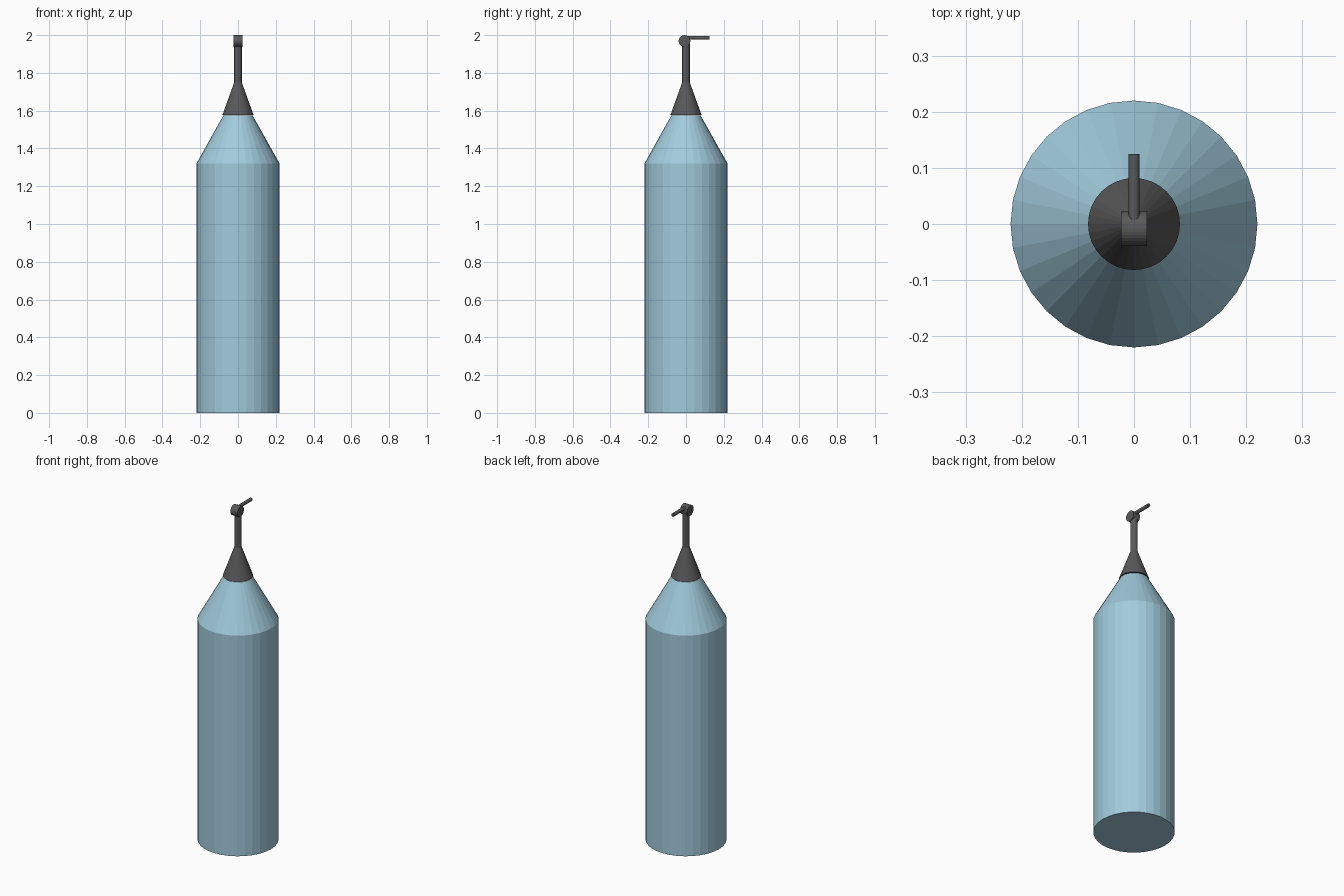
import bpy, bmesh
from math import cos, sin, tau, radians
from mathutils import Matrix

if "Cube" in bpy.data.objects:
    bpy.data.objects.remove(bpy.data.objects["Cube"])


def material(name, rgb):
    m = bpy.data.materials.new(name)
    m.diffuse_color = (*rgb, 1)
    m.use_nodes = True
    m.node_tree.nodes["Principled BSDF"].inputs["Base Color"].default_value = m.diffuse_color
    return m


def lathe(name, profile, mat, sides=32, axis='Z', origin=(0, 0, 0)):
    """Closed turned solid from (radius, distance along axis) points."""
    bm = bmesh.new()
    rings = [[bm.verts.new((r * cos(tau * i / sides), r * sin(tau * i / sides), z))
              for i in range(sides)] for r, z in profile]
    for a, b in zip(rings, rings[1:]):
        for i in range(sides):
            j = (i + 1) % sides
            bm.faces.new((a[i], a[j], b[j], b[i]))
    bm.faces.new(rings[0][::-1])
    bm.faces.new(rings[-1])
    turn = {'Z': Matrix(), 'X': Matrix.Rotation(radians(90), 4, 'Y'),
            'Y': Matrix.Rotation(radians(-90), 4, 'X')}[axis]
    bm.transform(Matrix.Translation(origin) @ turn)
    bmesh.ops.recalc_face_normals(bm, faces=bm.faces[:])
    mesh = bpy.data.meshes.new(name)
    bm.to_mesh(mesh)
    bm.free()
    mesh.materials.append(mat)
    ob = bpy.data.objects.new(name, mesh)
    bpy.context.collection.objects.link(ob)
    return ob


blue = material("pale_blue", (0.36, 0.60, 0.72))
dark = material("dark_grey", (0.10, 0.10, 0.10))

# Bottle with sloping shoulder
lathe("bottle", [(0.22, 0), (0.22, 1.32), (0.078, 1.574)], blue)
# Cap cone and the stem above it
lathe("cap", [(0.082, 1.578), (0.02, 1.75)], dark)
lathe("stem", [(0.02, 1.74), (0.02, 1.96)], dark)
# Sideways valve barrel and spout pointing back
lathe("valve", [(0.031, -0.023), (0.031, 0.023)], dark, axis='X', origin=(0, -0.008, 1.969))
lathe("spout", [(0.01, 0), (0.01, 0.125)], dark, axis='Y', origin=(0, 0, 1.986))
